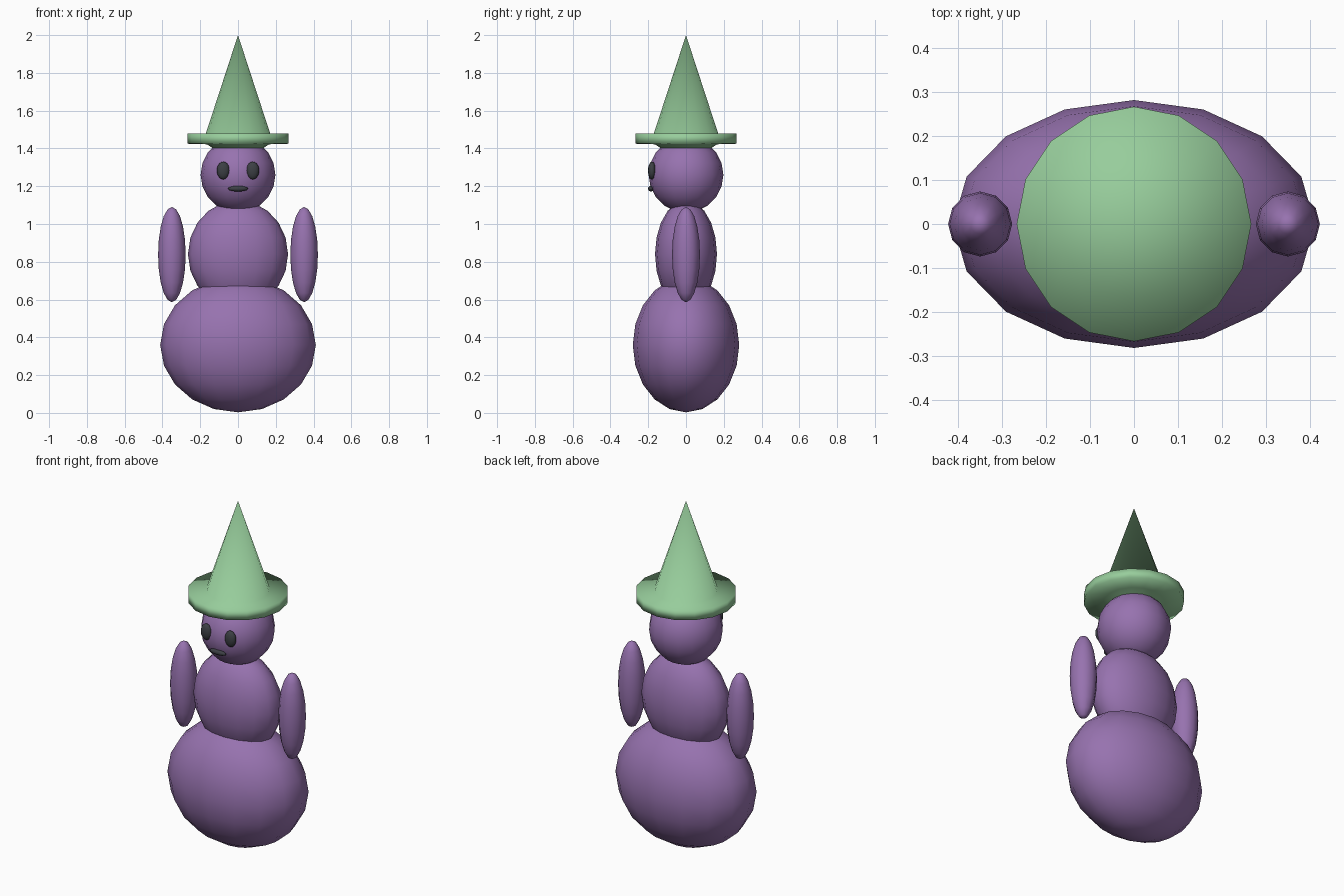
import bpy
import bmesh
from math import cos, sin, tau

cube = bpy.data.objects.get("Cube")
if cube:
    bpy.data.objects.remove(cube, do_unlink=True)


def material(name, rgb):
    mat = bpy.data.materials.new(name)
    mat.use_nodes = True
    color = (*rgb, 1.0)
    mat.diffuse_color = color
    mat.node_tree.nodes["Principled BSDF"].inputs["Base Color"].default_value = color
    return mat


purple = material("purple", (0.31, 0.17, 0.43))
green = material("soft green", (0.31, 0.61, 0.33))
charcoal = material("charcoal", (0.045, 0.05, 0.058))


def finish(name, bm, mat, location=(0, 0, 0)):
    mesh = bpy.data.meshes.new(name)
    bmesh.ops.recalc_face_normals(bm, faces=bm.faces)
    for face in bm.faces:
        face.smooth = True
    bm.to_mesh(mesh)
    bm.free()
    mesh.materials.append(mat)
    obj = bpy.data.objects.new(name, mesh)
    obj.location = location
    bpy.context.collection.objects.link(obj)
    return obj


def ellipsoid(name, location, radii, mat, segments=16, rings=10):
    bm = bmesh.new()
    bmesh.ops.create_uvsphere(bm, u_segments=segments, v_segments=rings, radius=1)
    bmesh.ops.scale(bm, vec=radii, verts=bm.verts)
    return finish(name, bm, mat, location)


def lathe(name, profile, mat, segments=16):
    # Profile runs from the top pole to the bottom pole as (radius, height)
    bm = bmesh.new()
    top = bm.verts.new((0, 0, profile[0][1]))
    bottom = bm.verts.new((0, 0, profile[-1][1]))
    loops = [[bm.verts.new((r * cos(tau * i / segments), r * sin(tau * i / segments), z))
              for i in range(segments)] for r, z in profile[1:-1]]
    for i in range(segments):
        j = (i + 1) % segments
        bm.faces.new((top, loops[0][i], loops[0][j]))
        bm.faces.new((bottom, loops[-1][j], loops[-1][i]))
        for a, b in zip(loops, loops[1:]):
            bm.faces.new((a[i], b[i], b[j], a[j]))
    return finish(name, bm, mat)


# Stacked body
ellipsoid("lower_body", (0, 0, 0.36), (0.412, 0.282, 0.357), purple)
ellipsoid("torso", (0, 0, 0.84), (0.265, 0.164, 0.285), purple)
ellipsoid("head", (0, 0, 1.26), (0.198, 0.198, 0.2), purple)

# Arms and eyes, mirrored
for side, sx in (("left", 1), ("right", -1)):
    ellipsoid(side + "_arm", (sx * 0.35, 0, 0.838), (0.073, 0.074, 0.252), purple, 12)
    ellipsoid(side + "_eye", (sx * 0.078, -0.18, 1.283), (0.034, 0.021, 0.047), charcoal, 12)

# Mouth
ellipsoid("mouth", (0, -0.186, 1.187), (0.053, 0.015, 0.015), charcoal, 12)

# Pointed hat with a thick brim
lathe("hat", [(0, 2.0), (0.17, 1.48), (0.267, 1.48), (0.267, 1.425),
              (0.165, 1.422), (0.135, 1.402), (0, 1.402)], green)
